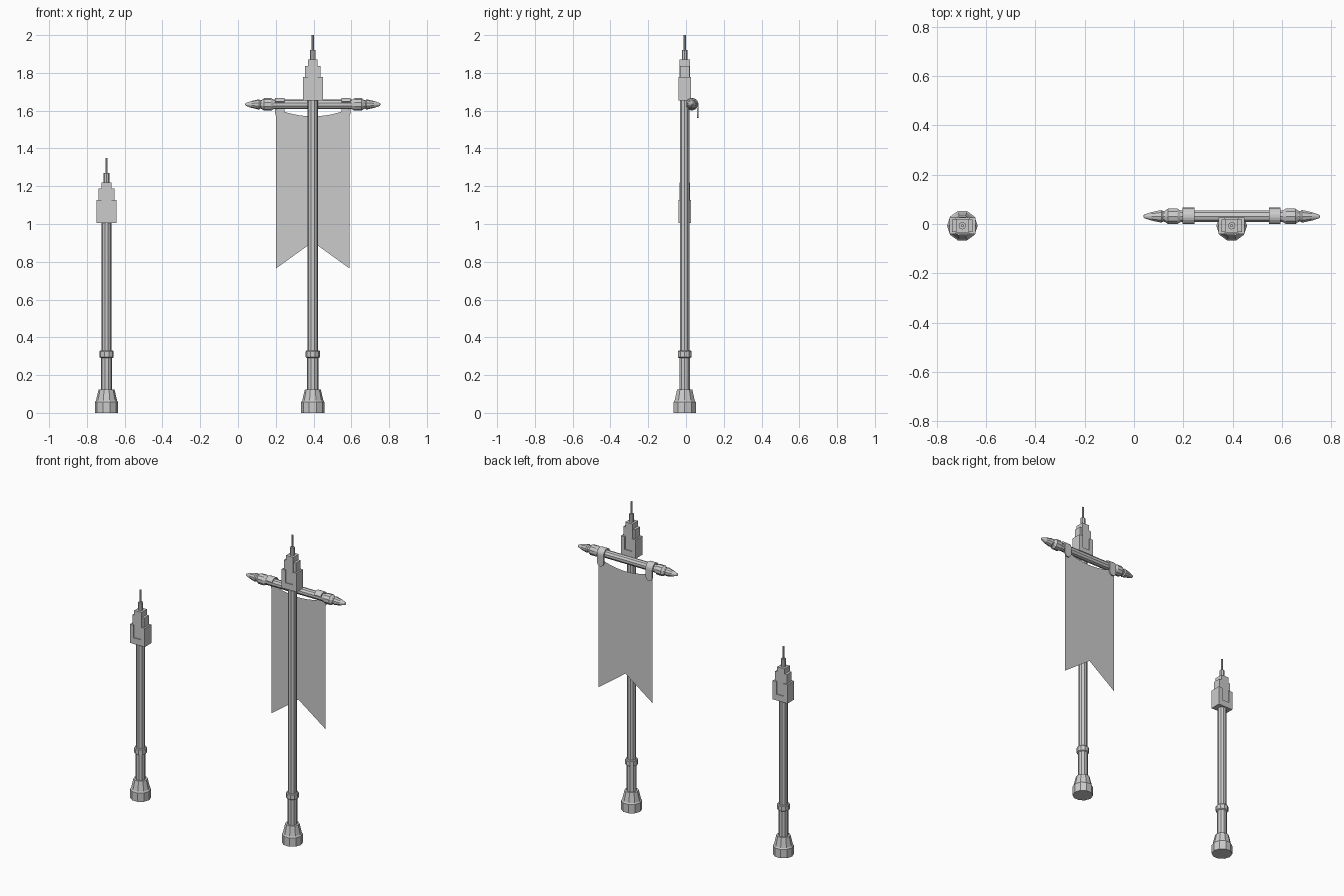
import bpy, bmesh, math
from mathutils import Matrix

cube = bpy.data.objects.get("Cube")
if cube:
    bpy.data.objects.remove(cube)

stone = bpy.data.materials.new("plain_grey")
stone.use_nodes = True
grey = (0.6, 0.6, 0.6, 1)
stone.diffuse_color = grey
stone.node_tree.nodes["Principled BSDF"].inputs["Base Color"].default_value = grey

POST_Y = -0.007
BAR_X, BAR_Y, BAR_Z = 0.396, 0.031, 1.633


def finish(name, bm, loc):
    mesh = bpy.data.meshes.new(name)
    bm.to_mesh(mesh)
    bm.free()
    mesh.materials.append(stone)
    ob = bpy.data.objects.new(name, mesh)
    ob.location = loc
    bpy.context.collection.objects.link(ob)
    return ob


def lathe(name, profile, loc, sides=10, along_x=False):
    """Turn (radius, height) pairs around z, optionally laid along x."""
    bm = bmesh.new()
    rings = []
    for r, h in profile:
        rings.append([bm.verts.new((r * math.cos(2 * math.pi * i / sides),
                                    r * math.sin(2 * math.pi * i / sides), h))
                      for i in range(sides)])
    for a, b in zip(rings, rings[1:]):
        for i in range(sides):
            j = (i + 1) % sides
            bm.faces.new((a[i], a[j], b[j], b[i]))
    bm.faces.new(rings[0][::-1])
    bm.faces.new(rings[-1])
    if along_x:
        bm.transform(Matrix.Rotation(math.pi / 2, 4, 'Y'))
    return finish(name, bm, loc)


def box(name, x0, x1, half_y, z0, z1, loc):
    bm = bmesh.new()
    bmesh.ops.create_cube(bm, size=1)
    for v in bm.verts:
        v.co.x = x1 if v.co.x > 0 else x0
        v.co.y = math.copysign(half_y, v.co.y)
        v.co.z = z1 if v.co.z > 0 else z0
    return finish(name, bm, loc)


def post(prefix, x, top):
    """Turned post with a stepped crown starting at height top."""
    lathe(prefix + "_post", [
        (0.062, 0), (0.062, 0.057), (0.056, 0.065), (0.042, 0.125),
        (0.030, 0.125), (0.030, 0.29), (0.038, 0.295), (0.038, 0.325),
        (0.034, 0.33), (0.027, 0.33), (0.027, top + 0.01)], (x, POST_Y, 0))
    loc = (x, POST_Y, top)
    box(prefix + "_crown_base", -0.053, 0.053, 0.034, 0, 0.04, loc)
    box(prefix + "_crown_core", -0.026, 0.026, 0.028, 0.04, 0.216, loc)
    for side, s in (("left", 1), ("right", -1)):
        for part, w, d, z0, z1 in (("block", 0.053, 0.034, 0.04, 0.122),
                                   ("step", 0.042, 0.025, 0.122, 0.182)):
            x0, x1 = sorted((0.026 * s, w * s))
            box(f"{prefix}_crown_{part}_{side}", x0, x1, d, z0, z1, loc)
    lathe(prefix + "_spire", [(0.015, 0.21), (0.015, 0.266), (0.006, 0.266),
                              (0.006, 0.345)], loc, sides=8)


post("short", -0.696, 1.005)
post("tall", BAR_X, 1.655)

# Crossbar with pointed ends, mirrored from one half profile
half = [(0.025, 0.208), (0.033, 0.220), (0.033, 0.258), (0.024, 0.270),
        (0.022, 0.278), (0.027, 0.285), (0.018, 0.325), (0.008, 0.354),
        (0.003, 0.358)]
lathe("crossbar", [(r, -h) for r, h in reversed(half)] + half,
      (BAR_X, BAR_Y, BAR_Z), along_x=True)

# Straps: arc over the bar, then a tail with rounded end behind the banner
for side, s in (("left", 1), ("right", -1)):
    bm = bmesh.new()
    path = []
    for i in range(9):
        a = math.radians(155 - 155 * i / 8)
        path.append((math.cos(a), math.sin(a), 0.024))
    path += [(1, -0.05 / 0.035, 0.024), (1, -0.066 / 0.035, 0.018),
             (1, -0.073 / 0.035, 0.008)]
    rings = []
    for y, z, w in path:
        inner, outer = 0.026, 0.035
        # the tail is straight, so only its depth is thickened
        zi = inner * z if z >= 0 else outer * z
        rings.append([bm.verts.new(p) for p in (
            (-w, y * inner, zi), (w, y * inner, zi),
            (w, y * outer, outer * z), (-w, y * outer, outer * z))])
    for a, b in zip(rings, rings[1:]):
        for i in range(4):
            j = (i + 1) % 4
            bm.faces.new((a[i], a[j], b[j], b[i]))
    bm.faces.new(rings[0])
    bm.faces.new(rings[-1][::-1])
    bmesh.ops.recalc_face_normals(bm, faces=bm.faces)
    finish("strap_" + side, bm, (BAR_X + s * 0.175, BAR_Y, BAR_Z))

# Banner: columns between a sagging top edge and a swallowtail bottom
bm = bmesh.new()
columns = []
HALF_W, N = 0.194, 12
for i in range(N + 1):
    t = -1 + 2 * i / N
    top = 1.570 + 0.040 * t * t
    bottom = 0.905 - 0.140 * abs(t)
    columns.append([bm.verts.new((t * HALF_W, 0, z)) for z in (bottom, top)])
for a, b in zip(columns, columns[1:]):
    bm.faces.new((a[0], b[0], b[1], a[1]))
finish("banner", bm, (BAR_X, BAR_Y + 0.025, 0))
